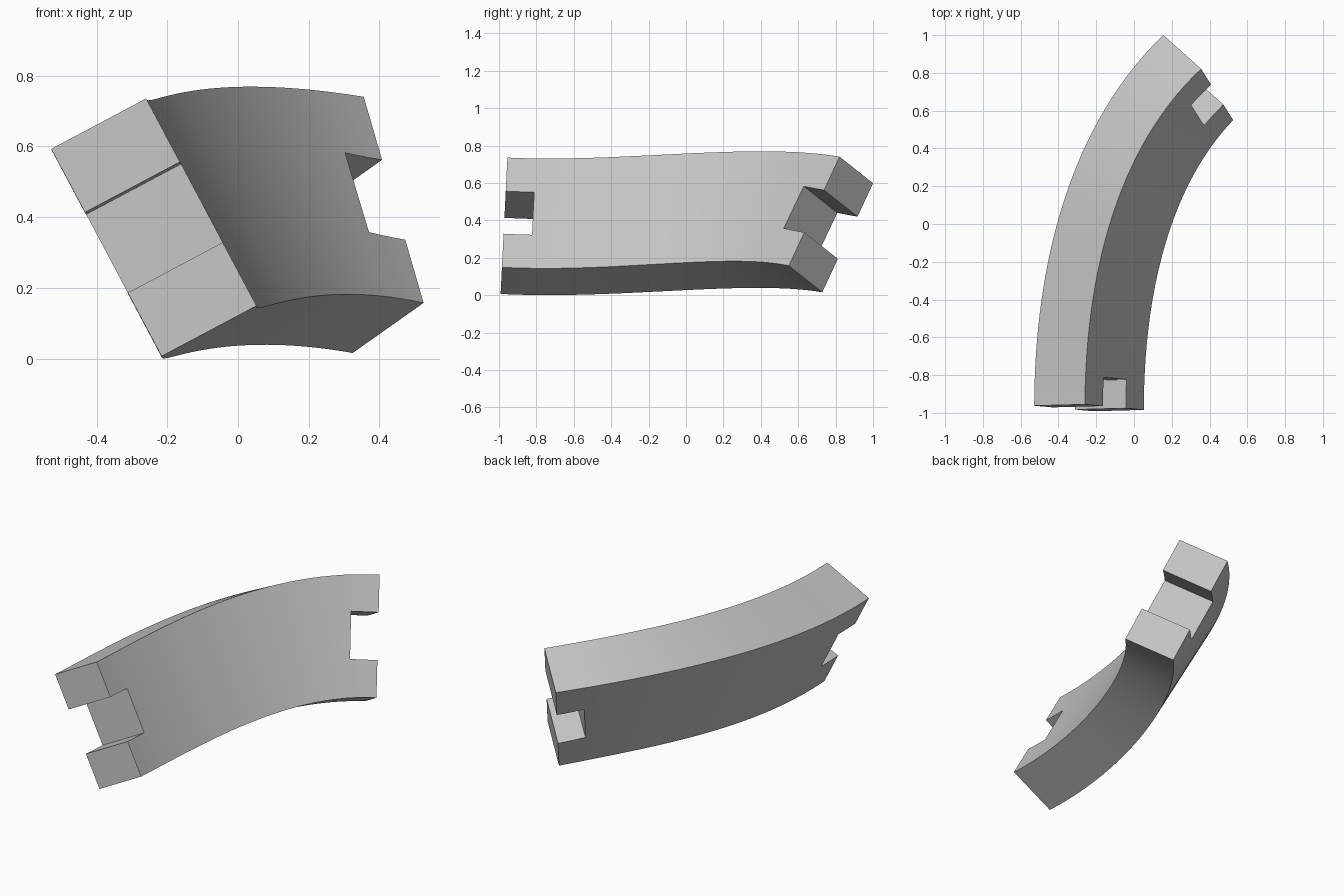
import bpy, bmesh, math
from mathutils import Vector, Matrix

old = bpy.data.objects.get("Cube")
if old:
    bpy.data.objects.remove(old, do_unlink=True)

WIDTH, HEIGHT, ROLL = 0.304, 0.665, math.radians(28)
STEPS = 32
NOTCH_HEIGHT, NOTCH_DEPTH = 0.258, 0.152

# Centre path: a single cubic curve, straight at the front and bending right
P0 = Vector((-0.238, -0.973, 0.371))
P3 = Vector((0.340, 0.775, 0.378))
P1 = P0 + 0.62 * Vector((0, 1, -0.05))
P2 = P3 - 0.62 * Vector((0.71, 0.70, -0.12))


def frame(t):
    """Banked frame on the path: columns are across, along, up."""
    s = 1 - t
    pos = s**3 * P0 + 3 * s * s * t * P1 + 3 * s * t * t * P2 + t**3 * P3
    along = (s * s * (P1 - P0) + 2 * s * t * (P2 - P1) + t * t * (P3 - P2)).normalized()
    side = along.cross(Vector((0, 0, 1))).normalized()
    up = side.cross(along)
    across = math.cos(ROLL) * side + math.sin(ROLL) * up
    rise = math.cos(ROLL) * up - math.sin(ROLL) * side
    m = Matrix((across, along, rise)).transposed().to_4x4()
    m.translation = pos
    return m


def add_object(name, bm):
    bmesh.ops.recalc_face_normals(bm, faces=bm.faces[:])
    mesh = bpy.data.meshes.new(name)
    bm.to_mesh(mesh)
    bm.free()
    obj = bpy.data.objects.new(name, mesh)
    bpy.context.collection.objects.link(obj)
    return obj


# Material
grey = bpy.data.materials.new("plain_grey")
grey.use_nodes = True
colour = (0.55, 0.55, 0.55, 1)
grey.diffuse_color = colour
grey.node_tree.nodes["Principled BSDF"].inputs["Base Color"].default_value = colour

# Curved beam: rectangular section swept along the path
bm = bmesh.new()
rings = []
for i in range(STEPS + 1):
    m = frame(i / STEPS)
    rings.append([bm.verts.new(m @ Vector((a * WIDTH / 2, 0, b * HEIGHT / 2)))
                  for a, b in ((-1, -1), (1, -1), (1, 1), (-1, 1))])
for r, q in zip(rings, rings[1:]):
    for k in range(4):
        n = (k + 1) % 4
        bm.faces.new((r[k], r[n], q[n], q[k]))
bm.faces.new(rings[0])
bm.faces.new(rings[-1])
beam = add_object("curved_beam", bm)
beam.data.materials.append(grey)
bpy.context.view_layer.objects.active = beam
beam.select_set(True)

# Square notch through the middle of each end
for name, t in (("front_notch_cutter", 0), ("back_notch_cutter", 1)):
    bm = bmesh.new()
    size = Matrix.Diagonal((WIDTH * 2, NOTCH_DEPTH * 2, NOTCH_HEIGHT, 1))
    bmesh.ops.create_cube(bm, size=1, matrix=frame(t) @ size)
    cutter = add_object(name, bm)
    cutter.data.materials.append(grey)
    cutter.hide_render = True
    mod = beam.modifiers.new("notch", "BOOLEAN")
    mod.operation = "DIFFERENCE"
    mod.solver = "EXACT"
    mod.object = cutter
    bpy.ops.object.modifier_apply(modifier=mod.name)
    bpy.data.objects.remove(cutter, do_unlink=True)

# Smooth curved sides, sharp edges
bpy.ops.object.shade_smooth_by_angle(angle=math.radians(30))
